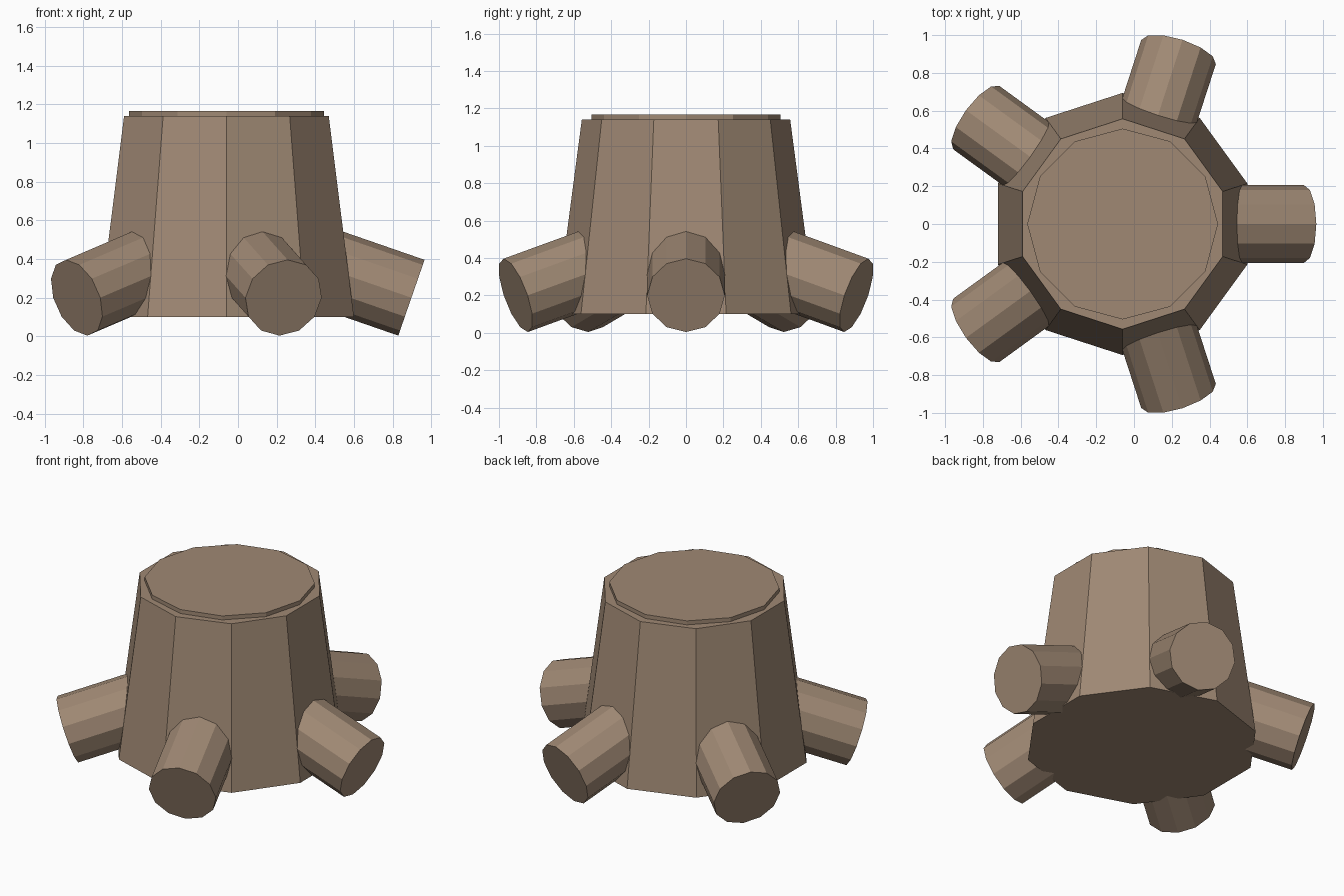
import bpy, math
from mathutils import Vector, Matrix

if "Cube" in bpy.data.objects:
    bpy.data.objects.remove(bpy.data.objects["Cube"])

CX = -0.06  # trunk axis

bark = bpy.data.materials.new("brown_bark")
bark.diffuse_color = (0.35, 0.25, 0.175, 1)
bark.use_nodes = True
bark.node_tree.nodes["Principled BSDF"].inputs["Base Color"].default_value = bark.diffuse_color


def frustum(name, sides, r1, r2, depth, matrix):
    """Cone section along local z; first vertex lies on local +y."""
    bpy.ops.mesh.primitive_cone_add(vertices=sides, radius1=r1, radius2=r2, depth=depth)
    ob = bpy.context.object
    ob.name = name
    ob.data.transform(matrix)
    ob.data.materials.append(bark)
    return ob


# Tapered ten-sided trunk
frustum("trunk", 10, 0.694, 0.557, 1.04, Matrix.Translation((CX, 0, 0.62)))

# Thin twelve-sided cut top
frustum("cut_top", 12, 0.505, 0.505, 0.06, Matrix.Translation((CX, 0, 1.136)))

# Five stubby roots, sloping down and outward
LENGTH = 0.55
tilt = math.radians(19.1)
axis = Vector((math.cos(tilt), 0, -math.sin(tilt)))
end = Vector((0.9575, 0, 0.20))
for i in range(5):
    m = (Matrix.Translation((CX, 0, 0))
         @ Matrix.Rotation(math.radians(72 * i), 4, 'Z')
         @ Matrix.Translation(end - axis * LENGTH / 2)
         @ Matrix.Rotation(math.pi / 2 + tilt, 4, 'Y'))
    frustum(f"root_{i + 1}", 12, 0.2075, 0.2075, LENGTH, m)
